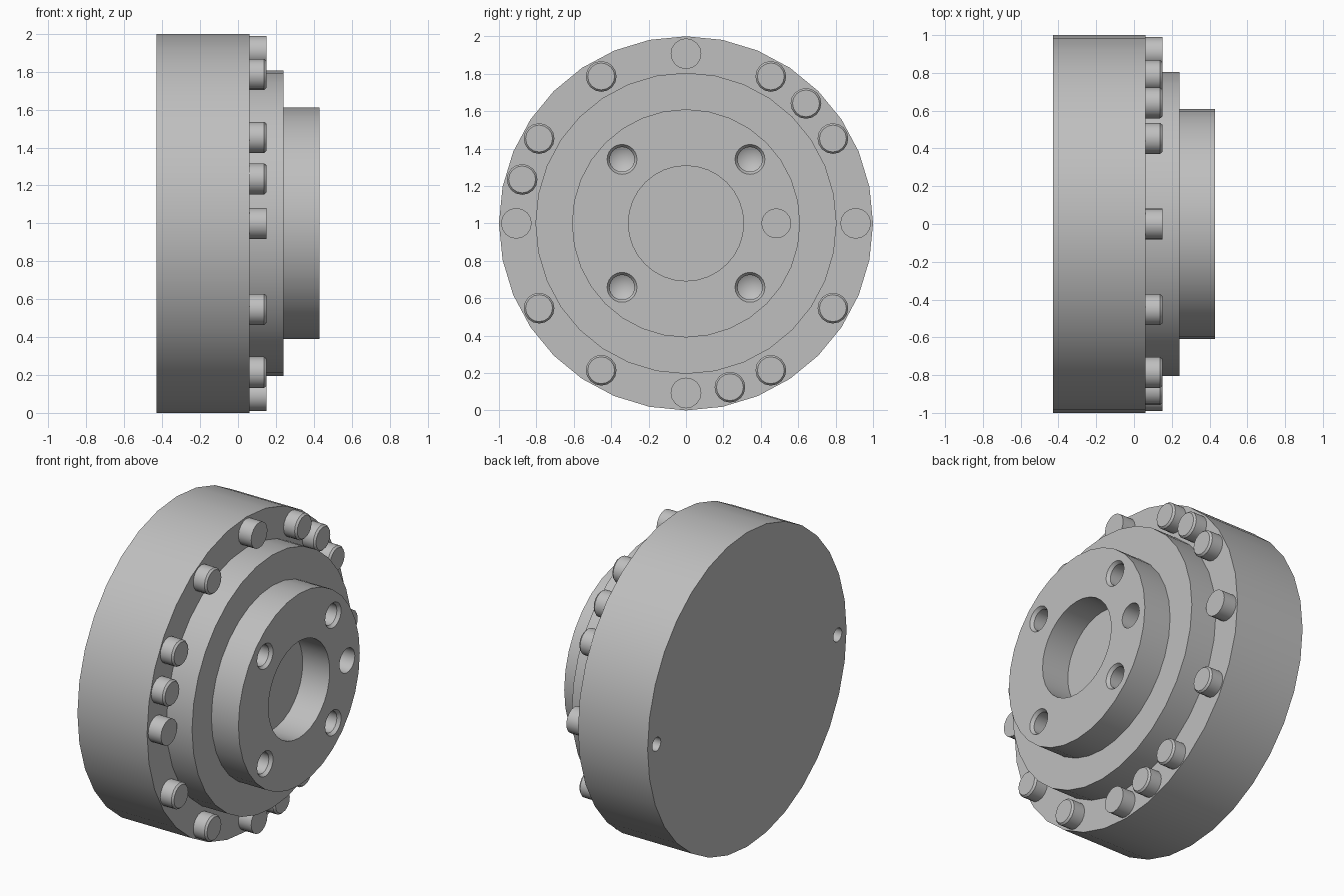
import bpy
import bmesh
from math import cos, sin, pi, radians

cube = bpy.data.objects.get("Cube")
if cube:
    bpy.data.objects.remove(cube, do_unlink=True)

steel = bpy.data.materials.new("grey steel")
steel.use_nodes = True
grey = (0.52, 0.52, 0.52, 1)
steel.diffuse_color = grey
steel.node_tree.nodes["Principled BSDF"].inputs["Base Color"].default_value = grey


def lathe(name, profile, sides, y=0.0, z=1.0):
    """Turn (x, radius) points about an axis along x; radius 0 gives a pole."""
    bm = bmesh.new()
    rings = []
    for x, r in profile:
        if r == 0:
            rings.append([bm.verts.new((x, y, z))] * sides)
        else:
            rings.append([bm.verts.new((x, y + r * cos(2 * pi * i / sides),
                                        z + r * sin(2 * pi * i / sides)))
                          for i in range(sides)])
    for a, b in zip(rings, rings[1:]):
        for i in range(sides):
            j = (i + 1) % sides
            bm.faces.new(list(dict.fromkeys((a[i], a[j], b[j], b[i]))))
    # Flat caps on open ends
    for ring, (x, r) in ((rings[0], profile[0]), (rings[-1], profile[-1])):
        if r:
            bm.faces.new(ring)
    bmesh.ops.recalc_face_normals(bm, faces=bm.faces)
    mesh = bpy.data.meshes.new(name)
    bm.to_mesh(mesh)
    bm.free()
    mesh.materials.append(steel)
    obj = bpy.data.objects.new(name, mesh)
    bpy.context.collection.objects.link(obj)
    return obj


def activate(obj):
    bpy.ops.object.select_all(action='DESELECT')
    obj.select_set(True)
    bpy.context.view_layer.objects.active = obj


def smooth(obj):
    activate(obj)
    bpy.ops.object.shade_smooth_by_angle(angle=radians(30))


# Stepped body: wide disc, flange, hub and central bore
BACK, RIM, STEP, FRONT = -0.43, 0.06, 0.24, 0.43
body = lathe("stepped_housing", [
    (BACK, 1.0), (RIM, 1.0), (RIM, 0.805), (STEP, 0.805),
    (STEP, 0.61), (FRONT, 0.61), (FRONT, 0.308), (STEP, 0.308)], 32)

# Hole cutters: four drilled hub holes, one flat pin hole, two rear holes
cutters = []
for sy in (-1, 1):
    for sz in (-1, 1):
        cutters.append(lathe("hub_hole_cutter", [
            (FRONT + 0.02, 0.08), (FRONT, 0.08), (FRONT - 0.02, 0.066),
            (FRONT - 0.13, 0.066), (FRONT - 0.17, 0)],
            24, 0.342 * sy, 1 + 0.342 * sz))
    cutters.append(lathe("rear_hole_cutter",
                         [(BACK - 0.05, 0.043), (BACK + 0.25, 0.043)],
                         16, 0.91 * sy))
cutters.append(lathe("pin_hole_cutter",
                     [(FRONT + 0.05, 0.077), (STEP + 0.01, 0.077)], 24, 0.483))

for cutter in cutters:
    cutter.hide_render = True
    mod = body.modifiers.new("hole", 'BOOLEAN')
    mod.operation = 'DIFFERENCE'
    mod.solver = 'EXACT'
    mod.object = cutter
    activate(body)
    bpy.ops.object.modifier_apply(modifier=mod.name)
    bpy.data.objects.remove(cutter, do_unlink=True)
smooth(body)

# Ring of bolts: chamfered heads, with plain pins on the quarter points
TIP = 0.15
for angle in [*range(0, 360, 30), 45, 165, 285]:
    a = radians(angle)
    if angle % 90 == 0:
        name, profile = "rim_pin", [(RIM - 0.03, 0.082), (TIP, 0.082)]
    else:
        name, profile = "rim_bolt", [(RIM - 0.03, 0.082), (TIP - 0.012, 0.082),
                                     (TIP, 0.072)]
    smooth(lathe(name, profile, 16, 0.907 * cos(a), 1 + 0.907 * sin(a)))
